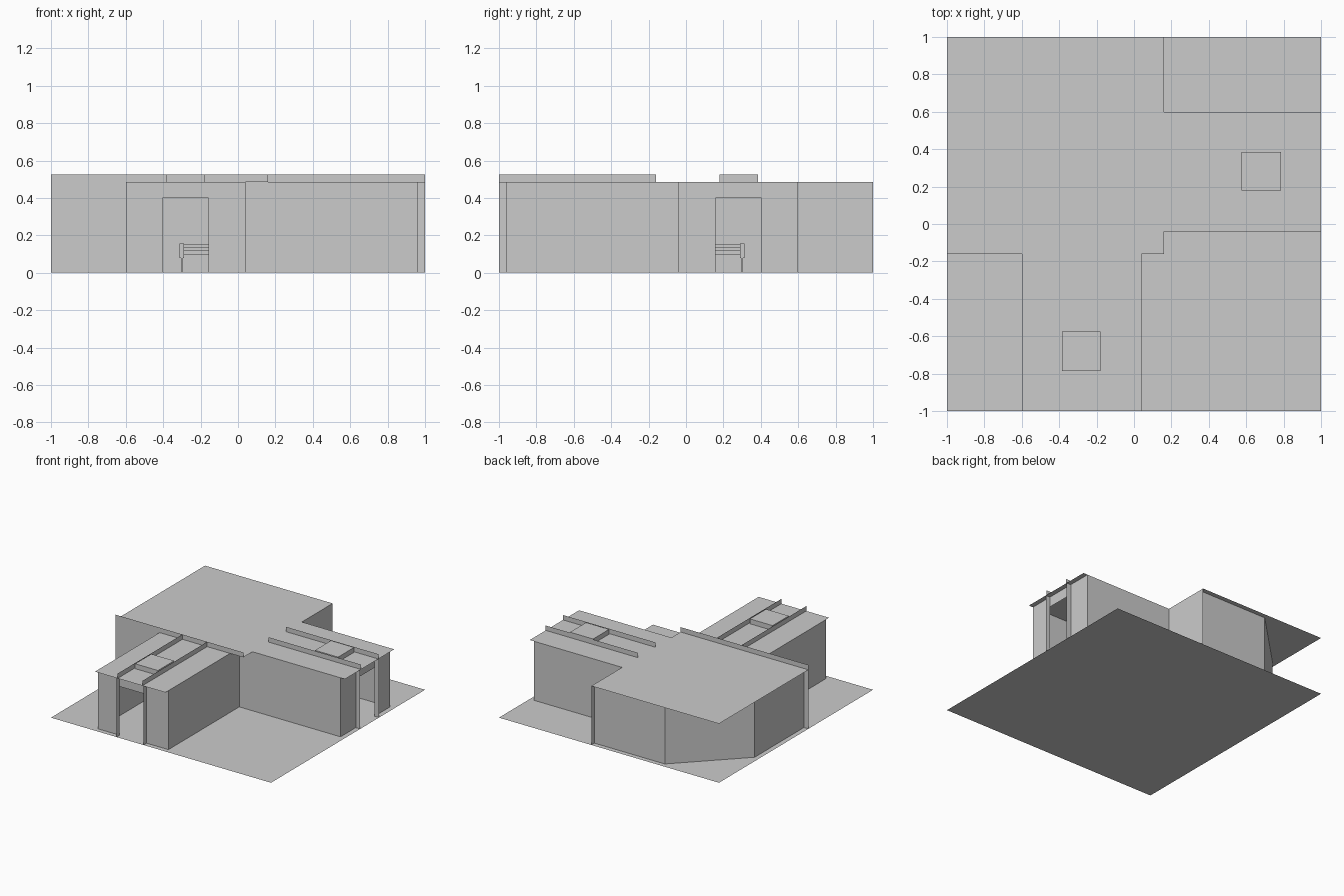
import bpy, bmesh

if "Cube" in bpy.data.objects:
    bpy.data.objects.remove(bpy.data.objects["Cube"])

FLIP = lambda p: (-p[1], -p[0], p[2])   # mirror across the plan diagonal
ROOF, TOP = 0.485, 0.525


def sheet(name, polys):
    """Thin-surface object made from a few polygons."""
    bm = bmesh.new()
    for poly in polys:
        bm.faces.new([bm.verts.new(p) for p in poly])
    bmesh.ops.remove_doubles(bm, verts=bm.verts, dist=1e-4)
    me = bpy.data.meshes.new(name)
    bm.to_mesh(me)
    bm.free()
    ob = bpy.data.objects.new(name, me)
    bpy.context.collection.objects.link(ob)
    return ob


def wall(a, b, z0=0.0, z1=ROOF):
    return [(*a, z0), (*b, z0), (*b, z1), (*a, z1)]


def flipped(polys):
    return [[FLIP(p) for p in reversed(poly)] for poly in polys]


def box(x0, x1, y0, y1, z0, z1):
    c = [(x0, y0), (x1, y0), (x1, y1), (x0, y1)]
    sides = [wall(c[i], c[(i + 1) % 4], z0, z1) for i in range(4)]
    return sides + [[(*p, z1) for p in c], [(*p, z0) for p in reversed(c)]]


# ground and roof slabs
sheet("ground", [[(-1, -1, 0), (1, -1, 0), (1, 1, 0), (-1, 1, 0)]])
outline = [(-1, 1), (-1, -.16), (-.6, -.16), (-.6, -1), (.04, -1), (.04, -.16),
           (.16, -.16), (.16, -.04), (1, -.04), (1, .6), (.16, .6), (.16, 1)]
sheet("roof", [[(*p, ROOF) for p in outline]])

# main hall: outer walls with cut corner, long facade walls
sheet("hall_walls", [wall((.16, .96), (-.48, .96)),
                     wall((-.48, .96), (-.96, .48)),
                     wall((-.96, .48), (-.96, -.16))])
sheet("front_facade", [wall((-1, -.16), (-.6, -.16))])
sheet("side_facade", [wall((.16, .6), (.16, 1))])
sheet("front_parapet", [wall((-1, -.16), (.16, -.16), ROOF, TOP)])

# the two wings: side walls, end wall with doorway, jamb fins, roof fins
L, R = -.403, -.158
wing_walls = [wall((-.6, -.16), (-.6, -.96)), wall((.04, -.96), (.04, -.04)),
              wall((-.6, -.96), (L, -.96)), wall((R, -.96), (.04, -.96)),
              wall((L, -.96), (R, -.96), .4)]
jambs = [wall((x, -1), (x, -.96)) for x in (L, R)]
fins = [wall((x, -1), (x, -.16), ROOF, TOP) for x in (L + .01, R - .01)]
skylight = box(-.385, -.178, -.785, -.575, ROOF, TOP)[:5]
for part, polys in (("wing_walls", wing_walls), ("door_jambs", jambs),
                    ("roof_fins", fins), ("skylight", skylight)):
    sheet("front_" + part, polys)
    sheet("side_" + part, flipped(polys))

# table inside the hall
a, b = -.3, -.05
sheet("table_slabs", box(a, b, -b, -a, .095, .122) + box(a, b, -b, -a, .135, .152))
legs = []
for x in (a, b):
    for y in (-a, -b):
        legs += box(x - .006, x + .006, y - .006, y + .006, 0, .08)
        legs += box(x - .012, x + .012, y - .012, y + .012, .08, .157)
sheet("table_legs", legs)
